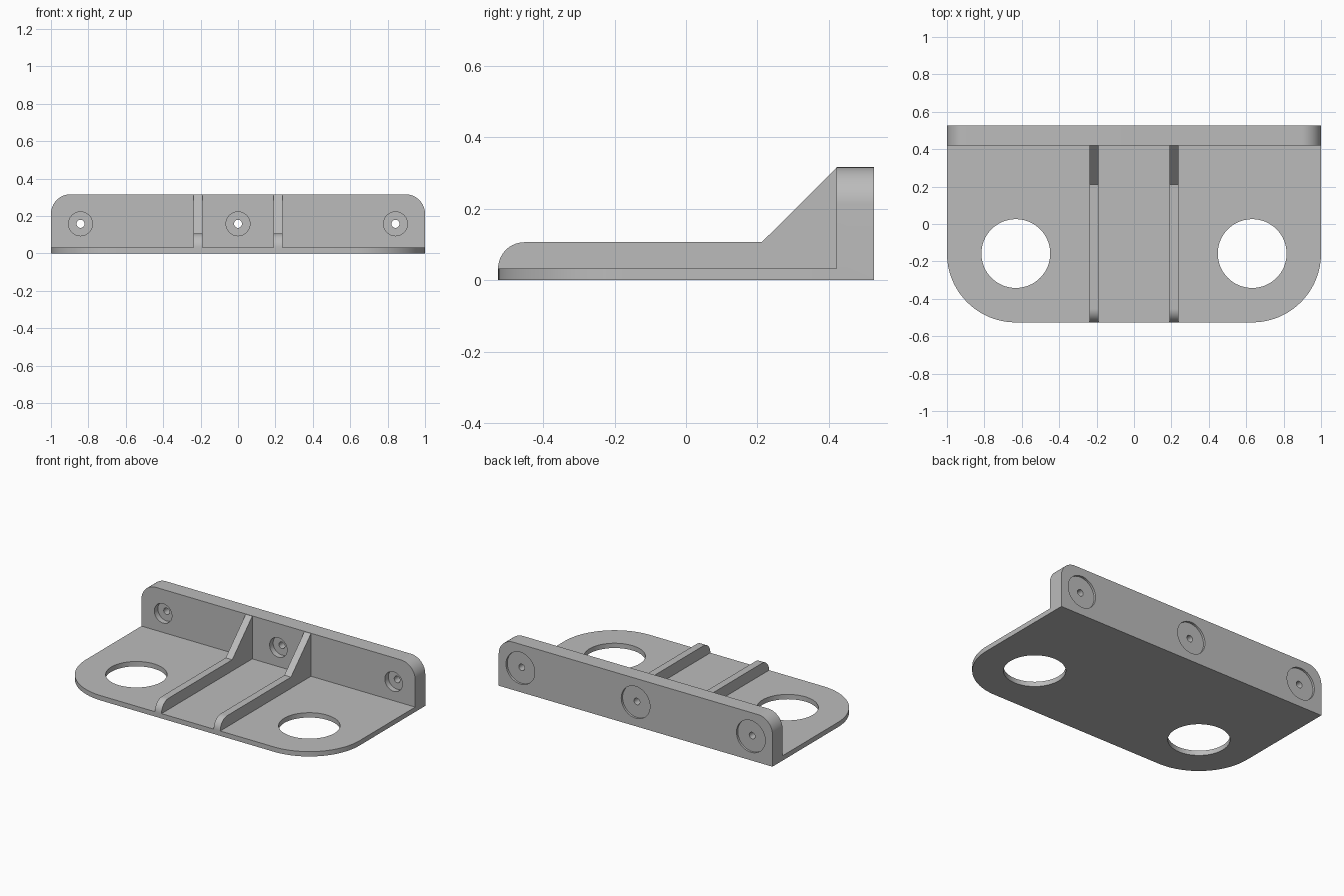
import bpy, bmesh
from math import sin, cos, pi
from mathutils import Vector

if "Cube" in bpy.data.objects:
    bpy.data.objects.remove(bpy.data.objects["Cube"])

grey = bpy.data.materials.new("grey plastic")
grey.diffuse_color = (0.5, 0.5, 0.5, 1)
grey.use_nodes = True
grey.node_tree.nodes["Principled BSDF"].inputs["Base Color"].default_value = grey.diffuse_color

HALF_Y = 0.526
WALL_Y = 0.421      # front face of the wall
WALL_H = 0.316
PLATE_H = 0.032


def arc(cx, cy, r, a0, a1, n=16):
    """Points on an arc, angles in units of pi."""
    return [(cx + r * cos(pi * (a0 + (a1 - a0) * i / n)),
             cy + r * sin(pi * (a0 + (a1 - a0) * i / n))) for i in range(n + 1)]


def prism(name, outline, place, direction):
    """Extrude a flat outline; place maps its 2D points to 3D."""
    bm = bmesh.new()
    face = bm.faces.new([bm.verts.new(place(a, b)) for a, b in outline])
    new = bmesh.ops.extrude_face_region(bm, geom=[face])["geom"]
    bmesh.ops.translate(bm, vec=Vector(direction),
                        verts=[v for v in new if isinstance(v, bmesh.types.BMVert)])
    bmesh.ops.recalc_face_normals(bm, faces=bm.faces)
    mesh = bpy.data.meshes.new(name)
    bm.to_mesh(mesh)
    bm.free()
    mesh.materials.append(grey)
    obj = bpy.data.objects.new(name, mesh)
    bpy.context.collection.objects.link(obj)
    return obj


def combine(target, tool, operation):
    """Apply a boolean and remove the tool."""
    mod = target.modifiers.new("combine", 'BOOLEAN')
    mod.operation, mod.object, mod.solver = operation, tool, 'EXACT'
    bpy.context.view_layer.objects.active = target
    bpy.ops.object.modifier_apply(modifier=mod.name)
    bpy.data.objects.remove(tool)


def disc(cx, cy, r, n=64):
    return arc(cx, cy, r, 0, 2, n)[:-1]


# Back wall with rounded top corners
r = 0.105
wall_outline = ([(-1, 0), (1, 0)] + arc(1 - r, WALL_H - r, r, 0, 0.5)
                + arc(-1 + r, WALL_H - r, r, 0.5, 1))
bracket = prism("bracket", wall_outline, lambda x, z: (x, WALL_Y, z),
                (0, HALF_Y - WALL_Y, 0))

# Base plate with large rounded front corners
r = 0.368
plate_outline = ([(1, WALL_Y + 0.03), (-1, WALL_Y + 0.03)]
                 + arc(-1 + r, -HALF_Y + r, r, 1, 1.5, 24)
                 + arc(1 - r, -HALF_Y + r, r, 1.5, 2, 24))
plate = prism("base_plate", plate_outline, lambda x, y: (x, y, 0), (0, 0, PLATE_H))
combine(bracket, plate, 'UNION')

# Two ribs: rounded nose, low run, then a slope up to the wall top
r = 0.074
rib_outline = ([(WALL_Y + 0.02, 0.015), (WALL_Y + 0.02, WALL_H - 0.02),
                (WALL_Y, WALL_H - 0.002), (0.212, 0.106)]
               + arc(-HALF_Y + r, 0.106 - r, r, 0.5, 1) + [(-HALF_Y, 0.015)])
for x in (-0.2385, 0.1905):
    rib = prism("rib", rib_outline, lambda y, z: (x, y, z), (0.048, 0, 0))
    combine(bracket, rib, 'UNION')

# Large round openings in the plate
for x in (-0.632, 0.632):
    cutter = prism("plate_hole", disc(x, -0.158, 0.184),
                   lambda a, b: (a, b, -0.1), (0, 0, 0.2))
    combine(bracket, cutter, 'DIFFERENCE')

# Screw holes: through hole, front counterbore, shallow rear recess
for x in (-0.842, 0, 0.842):
    for radius, y0, y1 in ((0.0215, 0.3, 0.6),
                           (0.064, 0.4, WALL_Y + 0.037),
                           (0.105, HALF_Y - 0.014, 0.6)):
        cutter = prism("screw_hole", disc(x, 0.158, radius, 48),
                       lambda a, b: (a, y0, b), (0, y1 - y0, 0))
        combine(bracket, cutter, 'DIFFERENCE')

# Smooth the rounded surfaces, keep the edges sharp
bpy.ops.object.select_all(action='DESELECT')
bracket.select_set(True)
bpy.context.view_layer.objects.active = bracket
bpy.ops.object.shade_smooth_by_angle(angle=pi / 6)
